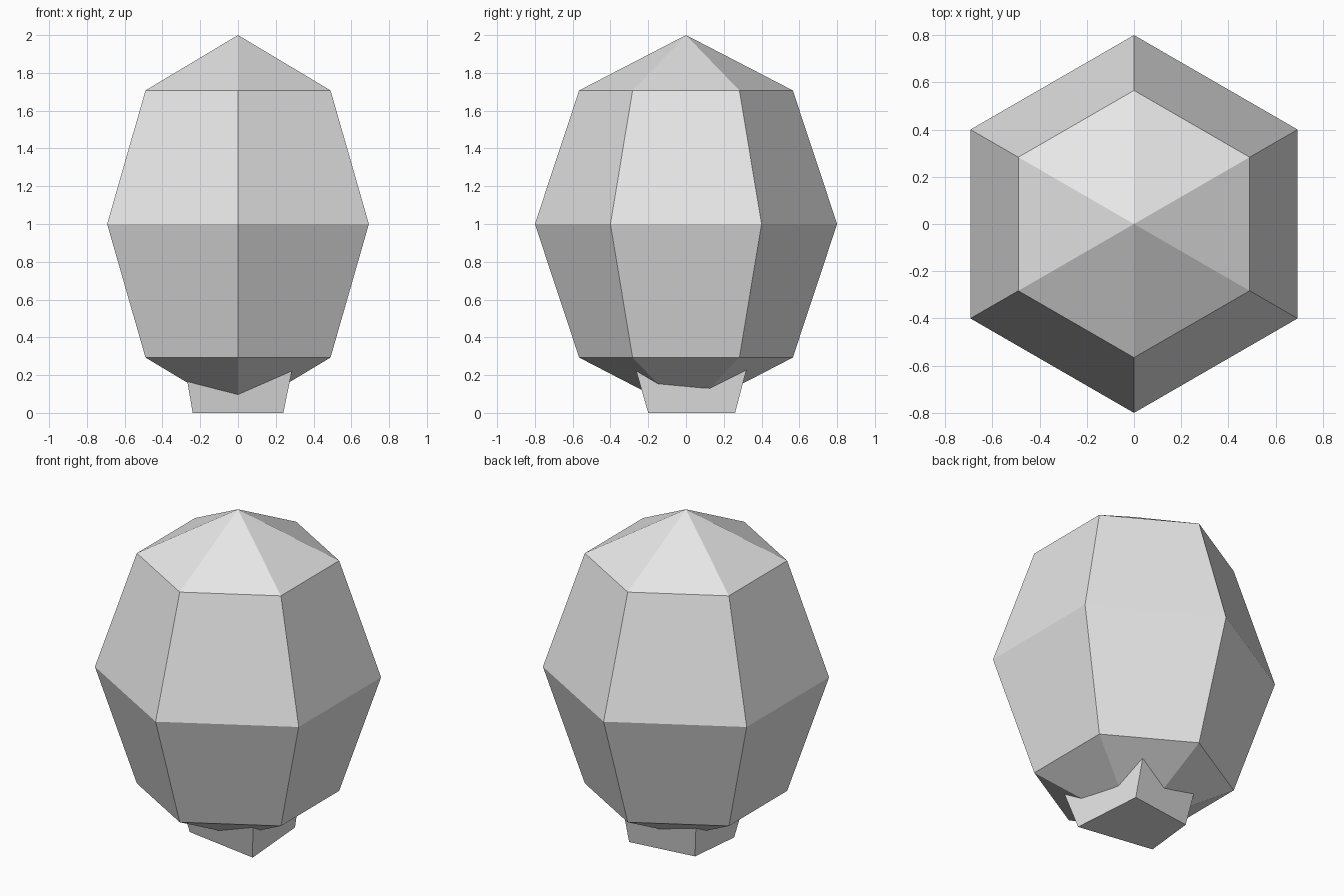
import bpy
from math import cos, sin, pi
from mathutils import Vector

cube = bpy.data.objects.get("Cube")
if cube:
    bpy.data.objects.remove(cube, do_unlink=True)

grey = bpy.data.materials.new("plain grey")
grey.use_nodes = True
grey.diffuse_color = (0.8, 0.8, 0.8, 1)
grey.node_tree.nodes["Principled BSDF"].inputs["Base Color"].default_value = (0.8, 0.8, 0.8, 1)


def loft(name, rings, caps):
    """Join equal-sided rings, listed upward, with flat faces; caps are points or None."""
    n = len(rings[0])
    verts = [v for ring in rings for v in ring]
    faces = []
    for r in range(len(rings) - 1):
        for i in range(n):
            j = (i + 1) % n
            faces.append((r * n + i, r * n + j, r * n + n + j, r * n + n + i))
    top = (len(rings) - 1) * n
    for start, tip, flip in ((0, caps[0], True), (top, caps[1], False)):
        loop = [start + i for i in range(n)]
        if tip is None:
            polys = [tuple(loop)]
        else:
            verts.append(tip)
            polys = [(loop[i], loop[(i + 1) % n], len(verts) - 1) for i in range(n)]
        faces += [p[::-1] if flip else p for p in polys]
    mesh = bpy.data.meshes.new(name)
    mesh.from_pydata(verts, [], faces)
    mesh.materials.append(grey)
    obj = bpy.data.objects.new(name, mesh)
    bpy.context.collection.objects.link(obj)
    return obj


# Six-sided stretched ball with pointed ends
def hexagon(latitude):
    radius = 0.8 * cos(latitude)
    return [Vector((radius * cos(pi / 6 + k * pi / 3),
                    radius * sin(pi / 6 + k * pi / 3),
                    1 + sin(latitude))) for k in range(6)]


loft("body", [hexagon(a) for a in (-pi / 4, 0, pi / 4)],
     (Vector((0, 0, 0)), Vector((0, 0, 2))))

# Uneven four-sided foot that flares up into the body
foot_bottom = [(0.24, -0.2), (0.205, 0.26), (-0.205, 0.205), (-0.24, -0.125)]
foot_top = [(0.289, -0.269), (0.205, 0.323), (-0.242, 0.248), (-0.281, -0.183)]
loft("foot", [[Vector((x, y, 0)) for x, y in foot_bottom],
              [Vector((x, y, 0.24)) for x, y in foot_top]], (None, None))
